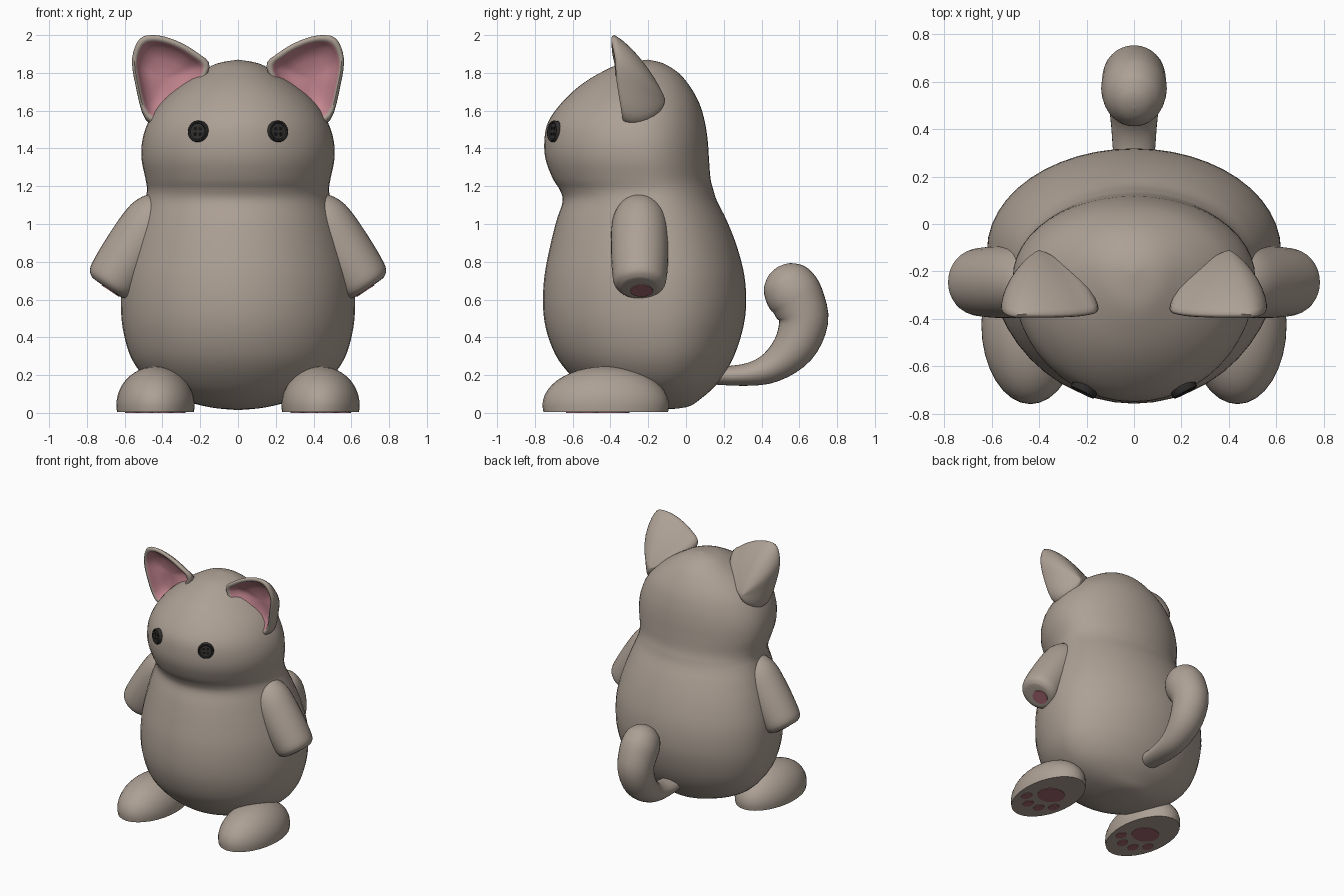
import bpy, bmesh, math
from mathutils import Vector

if "Cube" in bpy.data.objects:
    bpy.data.objects.remove(bpy.data.objects["Cube"])

TAU = 2 * math.pi


def material(name, rgb):
    m = bpy.data.materials.new(name)
    m.diffuse_color = (*rgb, 1)
    m.use_nodes = True
    m.node_tree.nodes["Principled BSDF"].inputs["Base Color"].default_value = m.diffuse_color
    return m


FUR = material("taupe fur", (0.42, 0.355, 0.30))
PINK = material("ear pink", (0.56, 0.24, 0.28))
PAD = material("pad mauve", (0.38, 0.14, 0.17))
BUTTON = material("button charcoal", (0.03, 0.028, 0.027))
HOLE = material("button hole black", (0.008, 0.008, 0.008))


def spline(pts, steps=4, closed=False):
    """Catmull-Rom curve through points of any dimension."""
    p = [Vector(q) for q in pts]
    n = len(p)
    get = (lambda i: p[i % n]) if closed else (lambda i: p[max(0, min(n - 1, i))])
    out = []
    for i in range(n if closed else n - 1):
        a, b, c, d = (get(i + k) for k in (-1, 0, 1, 2))
        for s in range(steps):
            t = s / steps
            out.append(0.5 * (2 * b + (c - a) * t + (2 * a - 5 * b + 4 * c - d) * t ** 2
                              + (3 * b - a - 3 * c + d) * t ** 3))
    if not closed:
        out.append(p[-1])
    return out


def ellipse(c, u, v, n=32):
    return [c + u * math.cos(TAU * i / n) + v * math.sin(TAU * i / n) for i in range(n)]


def skin(bm, rings, mat_of_band=lambda k: 0):
    """Join a stack of equal-length rings with quads."""
    vs = [[bm.verts.new(p) for p in r] for r in rings]
    n = len(rings[0])
    for k in range(len(vs) - 1):
        for i in range(n):
            j = (i + 1) % n
            f = bm.faces.new((vs[k][i], vs[k][j], vs[k + 1][j], vs[k + 1][i]))
            f.material_index = mat_of_band(k)


def plate(bm, c, u, v, lift, n=20):
    """Thin raised disc."""
    skin(bm, [ellipse(c, u, v, n), ellipse(c + lift, u, v, n),
              ellipse(c + lift, u * 0, v * 0, n)])


def finish(bm, name, mats, mirror=False, angle=45):
    bmesh.ops.remove_doubles(bm, verts=bm.verts, dist=1e-5)
    bmesh.ops.recalc_face_normals(bm, faces=bm.faces)
    me = bpy.data.meshes.new(name)
    bm.to_mesh(me)
    bm.free()
    for m in mats:
        me.materials.append(m)
    ob = bpy.data.objects.new(name, me)
    bpy.context.collection.objects.link(ob)
    bpy.ops.object.select_all(action='DESELECT')
    ob.select_set(True)
    bpy.context.view_layer.objects.active = ob
    bpy.ops.object.shade_smooth_by_angle(angle=math.radians(angle))
    if mirror:
        ob.modifiers.new("mirror", 'MIRROR').use_mirror_merge = False
    return ob


X, Y, Z = Vector((1, 0, 0)), Vector((0, 1, 0)), Vector((0, 0, 1))

# Body and head: height, half width, front y, back y
profile = [(.015, 0, -.17, -.17), (.03, .15, -.33, 0), (.08, .33, -.46, .085),
           (.16, .465, -.57, .17), (.28, .56, -.675, .245), (.42, .605, -.735, .295),
           (.56, .62, -.757, .318), (.72, .612, -.75, .31), (.88, .575, -.72, .27),
           (1.02, .53, -.685, .215), (1.12, .495, -.653, .165), (1.18, .482, -.668, .145),
           (1.24, .49, -.705, .13), (1.34, .51, -.743, .122), (1.44, .507, -.75, .115),
           (1.54, .475, -.73, .10), (1.64, .41, -.66, .07), (1.73, .31, -.565, .02),
           (1.80, .205, -.455, -.04), (1.85, .11, -.34, -.12), (1.87, 0, -.2, -.2)]
rings = []
for z, w, yf, yb in spline(profile):
    yc = yf + 0.6 * (yb - yf)          # widest line sits behind the middle
    ring = []
    for i in range(48):
        c, s = math.cos(TAU * i / 48), math.sin(TAU * i / 48)
        ring.append(Vector((w * c, yc + s * (yb - yc if s > 0 else yc - yf), z)))
    rings.append(ring)
bm = bmesh.new()
skin(bm, rings)
finish(bm, "body_and_head", [FUR], angle=80)

# Ears: rim outline, domed back, pink hollow
rim = spline([(.56, -.36, 1.88), (.545, -.35, 1.75), (.49, -.32, 1.56), (.38, -.32, 1.54),
              (.25, -.35, 1.66), (.15, -.36, 1.83), (.22, -.375, 1.91), (.33, -.38, 1.972),
              (.44, -.38, 2.0), (.52, -.38, 1.98)], 4, True)
mid, apex = Vector((.39, -.36, 1.77)), Vector((.40, -.11, 1.66))
rings = []
for t in (1, .97, .9, .8, .65, .5, .35, .2, .08, 0):
    s = (1 - t ** 1.7) ** 0.8
    rings.append([mid.lerp(apex, t) + (p - mid) * s for p in rim])
for s, dy in ((.97, -.012), (.92, -.016), (.86, -.008), (.81, .012), (.7, .045),
              (.45, .075), (0, .085)):
    rings.append([mid + (p - mid) * s + Y * dy for p in rim])
bm = bmesh.new()
skin(bm, rings, lambda k: 1 if k >= 12 else 0)
finish(bm, "ears", [FUR, PINK], True, 60)

# Button eyes: raised rim and four holes
n = Vector((.46, -.88, .1)).normalized()
u = n.cross(Z).normalized()
v = u.cross(n)
eye = Vector((.21, -.697, 1.49))
bm = bmesh.new()
skin(bm, [ellipse(eye + n * h, u * r, v * r, 24) for r, h in
          ((.057, -.03), (.057, .01), (.053, .016), (.047, .016), (.042, .01), (0, .01))])
finish(bm, "button_eyes", [BUTTON], True, 40)
bm = bmesh.new()
for a in (-1, 1):
    for b in (-1, 1):
        plate(bm, eye + n * .0095 + (u * a + v * b) * .015, u * .009, v * .009, n * .003, 12)
finish(bm, "button_holes", [HOLE], True)

# Arms: tapered capsules hanging outward, with a pad on the blunt end
hand = Vector((.69, -.245, .66))
axis = Vector((.55, 0, -.83)).normalized()
side = axis.cross(Y).normalized()
side = side if side.x > 0 else -side
bm = bmesh.new()
skin(bm, [ellipse(hand + axis * s, side * r, Y * r) for s, r in
          spline([(-.57, 0), (-.55, .07), (-.50, .118), (-.41, .147), (-.25, .152),
                  (-.1, .146), (-.035, .135), (-.008, .11), (0, .08), (0, 0)])])
finish(bm, "arms", [FUR], True, 60)
bm = bmesh.new()
plate(bm, hand - side * .02 + Y * .01, side * .055, Y * .06, axis * .005)
finish(bm, "hand_pads", [PAD], True)

# Feet: flat-soled ovals
foot = Vector((.437, -.425, 0))
rings = [ellipse(foot + Z * .004, X * 0, Y * 0)]
for i in range(13):
    a = -.176 + (math.pi / 2 + .176) * i / 12
    c = math.cos(a) if i < 12 else 0
    rings.append(ellipse(foot + Z * (.04 + .206 * math.sin(a)), X * .207 * c, Y * .335 * c))
bm = bmesh.new()
skin(bm, rings)
finish(bm, "feet", [FUR], True)

# Sole pads: one large pad and four toes
bm = bmesh.new()
sole = foot + Z * .005
plate(bm, sole + Y * .03, X * .1, Y * .095, Z * -.005)
for dx, dy in ((-.125, -.09), (-.048, -.165), (.048, -.165), (.125, -.09)):
    plate(bm, sole + X * dx + Y * dy, X * .035, Y * .046, Z * -.005)
finish(bm, "sole_pads", [PAD], True)

# Tail: curled tube, y, z, thickness radius, width radius
tip, d = Vector((.56, .645)), Vector((-.5, .87))
keys = [(.08, .2, .045, .07), (.3, .2, .057, .088), (.45, .24, .082, .1),
        (.57, .345, .113, .12), (.622, .48, .13, .13), (.597, .58, .142, .136),
        (.56, .645, .148, .137)]
for h, f in ((.075, .86), (.12, .57), (.14, .3), (.147, 0)):
    keys.append((*(tip + d * h), .148 * f, .137 * f))
path = spline(keys)
bm = bmesh.new()
rings = []
for i, (y, z, rn, rx) in enumerate(path):
    a, b = path[max(i - 1, 0)], path[min(i + 1, len(path) - 1)]
    t = Vector((0, b[0] - a[0], b[1] - a[1])).normalized()
    rings.append(ellipse(Vector((0, y, z)), X * rx, X.cross(t) * rn))
skin(bm, rings)
finish(bm, "tail", [FUR], angle=80)
